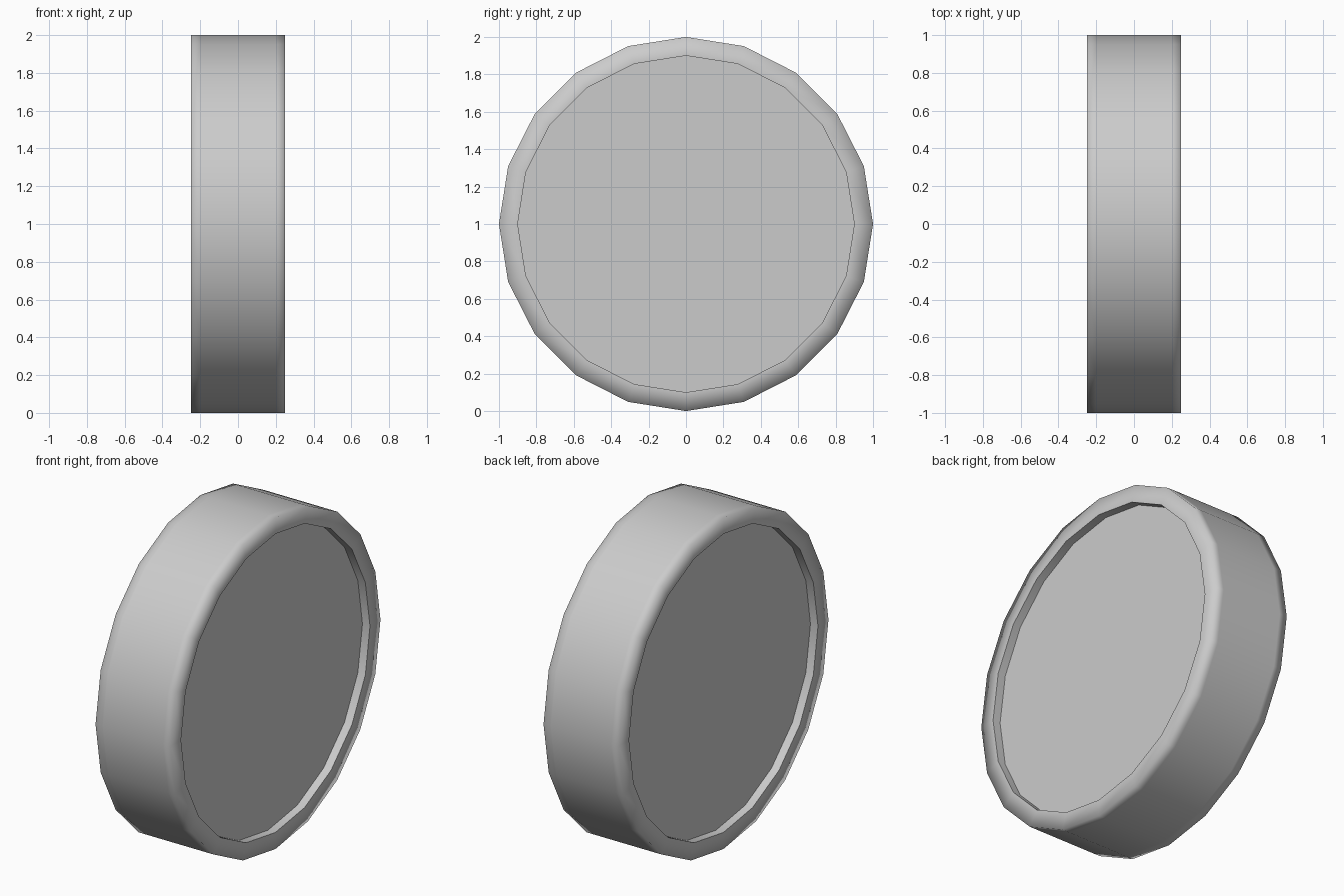
import bpy, bmesh, math

if "Cube" in bpy.data.objects:
    bpy.data.objects.remove(bpy.data.objects["Cube"])

SIDES = 20
# Profile (x, radius): recessed cap, rim, tread, rim, recessed cap
PROFILE = [(-0.2, 0.9), (-0.25, 0.9), (-0.25, 1.0), (-0.2, 1.0),
           (0.2, 1.0), (0.25, 1.0), (0.25, 0.9), (0.2, 0.9)]

bm = bmesh.new()
rings = []
for x, r in PROFILE:
    rings.append([bm.verts.new((x, r * math.cos(2 * math.pi * i / SIDES),
                                1 + r * math.sin(2 * math.pi * i / SIDES)))
                  for i in range(SIDES)])

# Tread, rims and recess walls
for a, b in zip(rings, rings[1:]):
    for i in range(SIDES):
        j = (i + 1) % SIDES
        bm.faces.new((a[i], a[j], b[j], b[i])).smooth = True

# Recessed caps
bm.faces.new(rings[0])
bm.faces.new(rings[-1])
bmesh.ops.recalc_face_normals(bm, faces=bm.faces[:])

# Crisp edges around each recess
for ring in (rings[0], rings[1], rings[-2], rings[-1]):
    for i in range(SIDES):
        bm.edges.get((ring[i], ring[(i + 1) % SIDES])).smooth = False

mesh = bpy.data.meshes.new("wheel_disc")
bm.to_mesh(mesh)
bm.free()
bpy.context.collection.objects.link(bpy.data.objects.new("wheel_disc", mesh))
